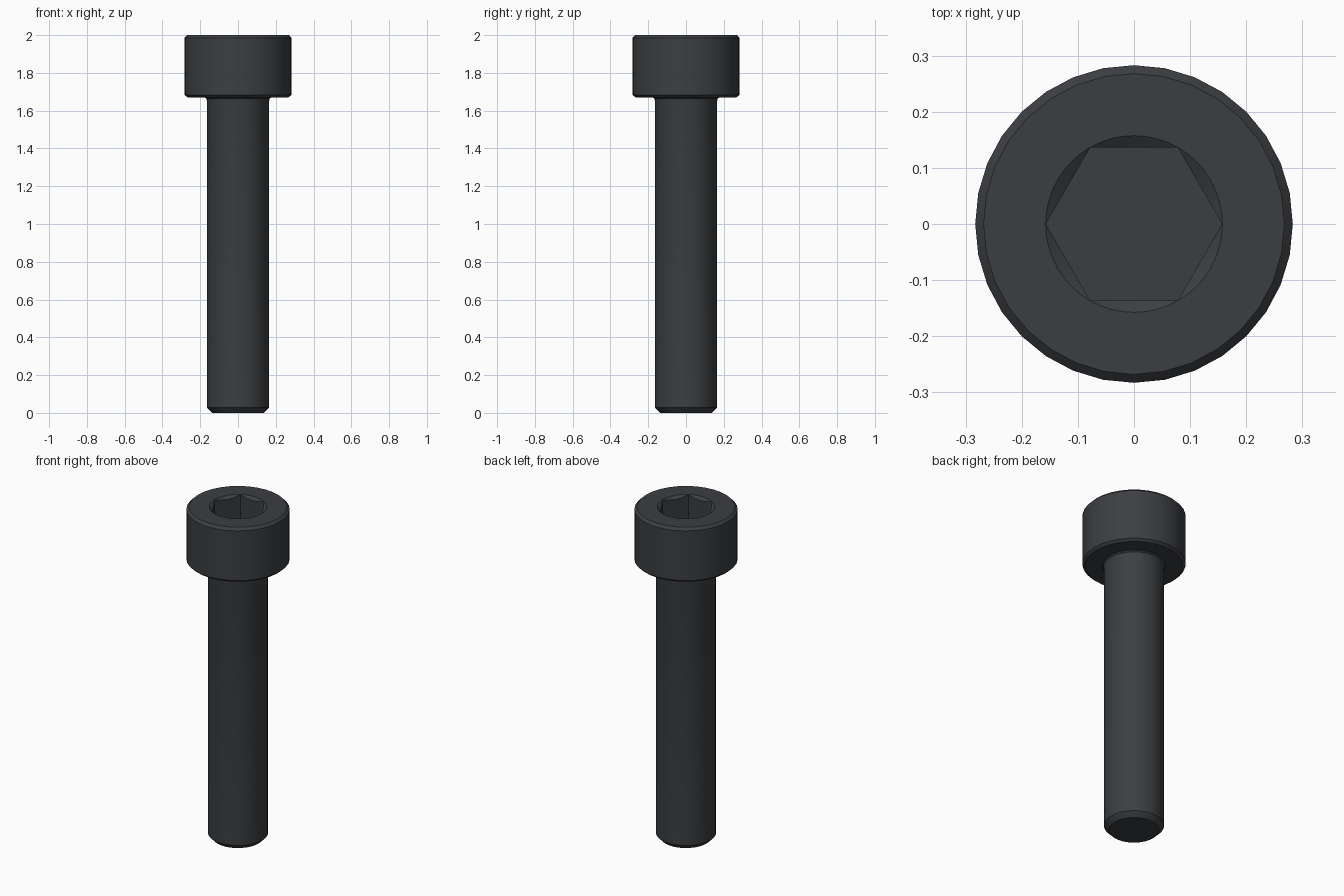
import bpy, bmesh
from math import sin, cos, pi, radians

if "Cube" in bpy.data.objects:
    bpy.data.objects.remove(bpy.data.objects["Cube"])

bm = bmesh.new()


def ring(segs, fn):
    """Ring of vertices; fn(angle) gives (radius, z)."""
    verts = []
    for i in range(segs):
        a = 2 * pi * i / segs
        r, z = fn(a)
        verts.append(bm.verts.new((r * cos(a), r * sin(a), z)))
    return verts


def skin(a, b):
    n = len(a)
    for i in range(n):
        j = (i + 1) % n
        bm.faces.new((a[i], a[j], b[j], b[i]))


def loop_edges(verts):
    n = len(verts)
    out = []
    for i in range(n):
        pair = (verts[i], verts[(i + 1) % n])
        out.append(bm.edges.get(pair) or bm.edges.new(pair))
    return out


# Outside: tip chamfer, shank, under-head fillet, head with chamfers
profile = [(0.138, 0), (0.165, 0.028), (0.165, 1.652), (0.168, 1.664),
           (0.177, 1.671), (0.268, 1.671), (0.283, 1.684),
           (0.283, 1.985), (0.268, 2.0)]
rings = [ring(32, lambda a, p=p: p) for p in profile]
for lo, hi in zip(rings, rings[1:]):
    skin(lo, hi)
bm.faces.new(rings[0])

# Hex socket with a conical countersink at the mouth
R, DEPTH, SLOPE = 0.157, 0.167, 0.7


def hex_radius(a):
    return R * cos(pi / 6) / cos(a % (pi / 3) - pi / 6)


mouth = ring(48, lambda a: (R + 0.0005, 2.0))
lip = ring(48, lambda a: (hex_radius(a), 2.0 - (R + 0.0005 - hex_radius(a)) * SLOPE))
floor = ring(48, lambda a: (hex_radius(a), 2.0 - DEPTH))
skin(mouth, lip)
skin(lip, floor)
bm.faces.new(floor)

# Flat annulus on top of the head
bmesh.ops.bridge_loops(bm, edges=loop_edges(rings[-1]) + loop_edges(mouth))
bmesh.ops.recalc_face_normals(bm, faces=bm.faces)

mesh = bpy.data.meshes.new("socket_head_screw")
bm.to_mesh(mesh)
bm.free()
screw = bpy.data.objects.new("socket_head_screw", mesh)
bpy.context.collection.objects.link(screw)

# Dark oxide steel
mat = bpy.data.materials.new("dark_steel")
mat.diffuse_color = (0.045, 0.048, 0.053, 1)
mat.use_nodes = True
mat.node_tree.nodes["Principled BSDF"].inputs["Base Color"].default_value = mat.diffuse_color
mesh.materials.append(mat)

bpy.context.view_layer.objects.active = screw
screw.select_set(True)
bpy.ops.object.shade_smooth_by_angle(angle=radians(25))
